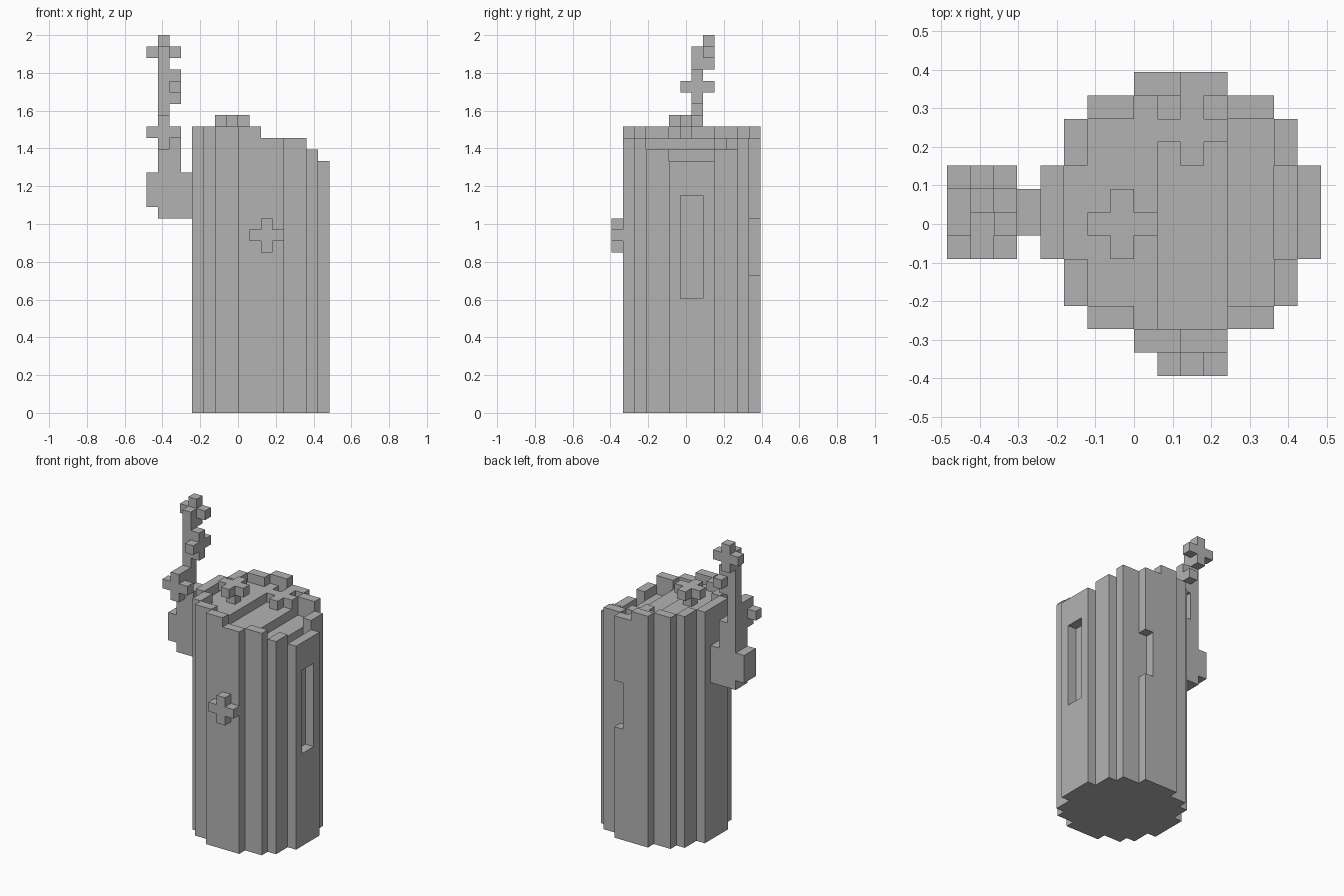
import bpy, bmesh

U = 2 / 33                      # edge length of one block
NX, NY = 16, 13                 # blocks across and deep

cube = bpy.data.objects.get("Cube")
if cube:
    bpy.data.objects.remove(cube, do_unlink=True)

grey = bpy.data.materials.new("plain_grey")
grey.use_nodes = True
tone = (0.45, 0.45, 0.45, 1)
grey.diffuse_color = tone
grey.node_tree.nodes["Principled BSDF"].inputs["Base Color"].default_value = tone


def block(x0, x1, y0, y1, z0, z1):
    """All grid cells in a box."""
    return {(x, y, z) for x in range(x0, x1) for y in range(y0, y1)
            for z in range(z0, z1)}


def cross(centre, axis):
    """Five-cell cross lying flat against the given axis."""
    cells = {centre}
    for a in range(3):
        if a != axis:
            for step in (-1, 1):
                c = list(centre)
                c[a] += step
                cells.add(tuple(c))
    return cells


def build(name, cells):
    """Skin the outside of a set of cells and merge its flat faces."""
    bm = bmesh.new()
    verts = {}

    def corner(p):
        if p not in verts:
            verts[p] = bm.verts.new(((p[0] - NX / 2) * U, (p[1] - NY / 2) * U, p[2] * U))
        return verts[p]

    for cell in sorted(cells):
        for a in range(3):
            u, v = (a + 1) % 3, (a + 2) % 3
            for side in (0, 1):
                near = list(cell)
                near[a] += 2 * side - 1
                if tuple(near) in cells:
                    continue
                loop = []
                for du, dv in ((0, 0), (1, 0), (1, 1), (0, 1)):
                    p = list(cell)
                    p[a] += side
                    p[u] += du
                    p[v] += dv
                    loop.append(corner(tuple(p)))
                bm.faces.new(loop if side else loop[::-1])
    bmesh.ops.dissolve_limit(bm, angle_limit=0.01, verts=bm.verts, edges=bm.edges)
    mesh = bpy.data.meshes.new(name)
    bm.to_mesh(mesh)
    bm.free()
    mesh.materials.append(grey)
    obj = bpy.data.objects.new(name, mesh)
    bpy.context.collection.objects.link(obj)
    return obj


# Round trunk outline: front edge of each column, mirrored in both directions
inset = [4, 2, 1, 1, 0, 0]
inset += inset[::-1]
plan = {(4 + i, y) for i, d in enumerate(inset) for y in range(1 + d, 13 - d)}


def rim_height(x):
    return 25 if x < 10 else 24 if x < 14 else 23 if x < 15 else 22


def floor_height(x):
    return 24 if x < 9 else 23 if x < 12 else 22 if x < 14 else 21


# Trunk with a raised bark rim around a sloping, stepped top
trunk = set()
for x, y in plan:
    around = {(x - 1, y), (x + 1, y), (x, y - 1), (x, y + 1)}
    top = floor_height(x) if around <= plan else rim_height(x)
    trunk |= block(x, x + 1, y, y + 1, 0, top)
trunk -= block(15, 16, 6, 8, 10, 19)      # slot in the side bark
trunk -= block(11, 12, 12, 13, 12, 17)    # notch in the back bark
build("trunk", trunk)

# Side branch: elbow, thick lower shoot, thin upper shoot
branch = block(1, 4, 6, 8, 17, 21) | block(0, 1, 6, 8, 18, 21)
branch |= block(1, 3, 6, 8, 21, 24) | block(1, 2, 6, 8, 24, 26)
branch |= block(1, 2, 7, 8, 26, 32)
build("branch", branch)

# Cross-shaped leaves: centre cell and facing axis
leaves = {
    "branch_leaf_low": ((1, 5, 24), 1),
    "branch_leaf_middle": ((2, 7, 28), 0),
    "branch_leaf_top": ((1, 8, 31), 1),
    "trunk_leaf_front": ((10, 0, 15), 1),
    "trunk_leaf_back": ((10, 10, 23), 2),
    "trunk_leaf_top": ((7, 6, 25), 2),
}
for name, (centre, axis) in leaves.items():
    build(name, cross(centre, axis))

# Short stalk under the raised top leaf
build("leaf_stalk", block(7, 8, 6, 7, 24, 25))
